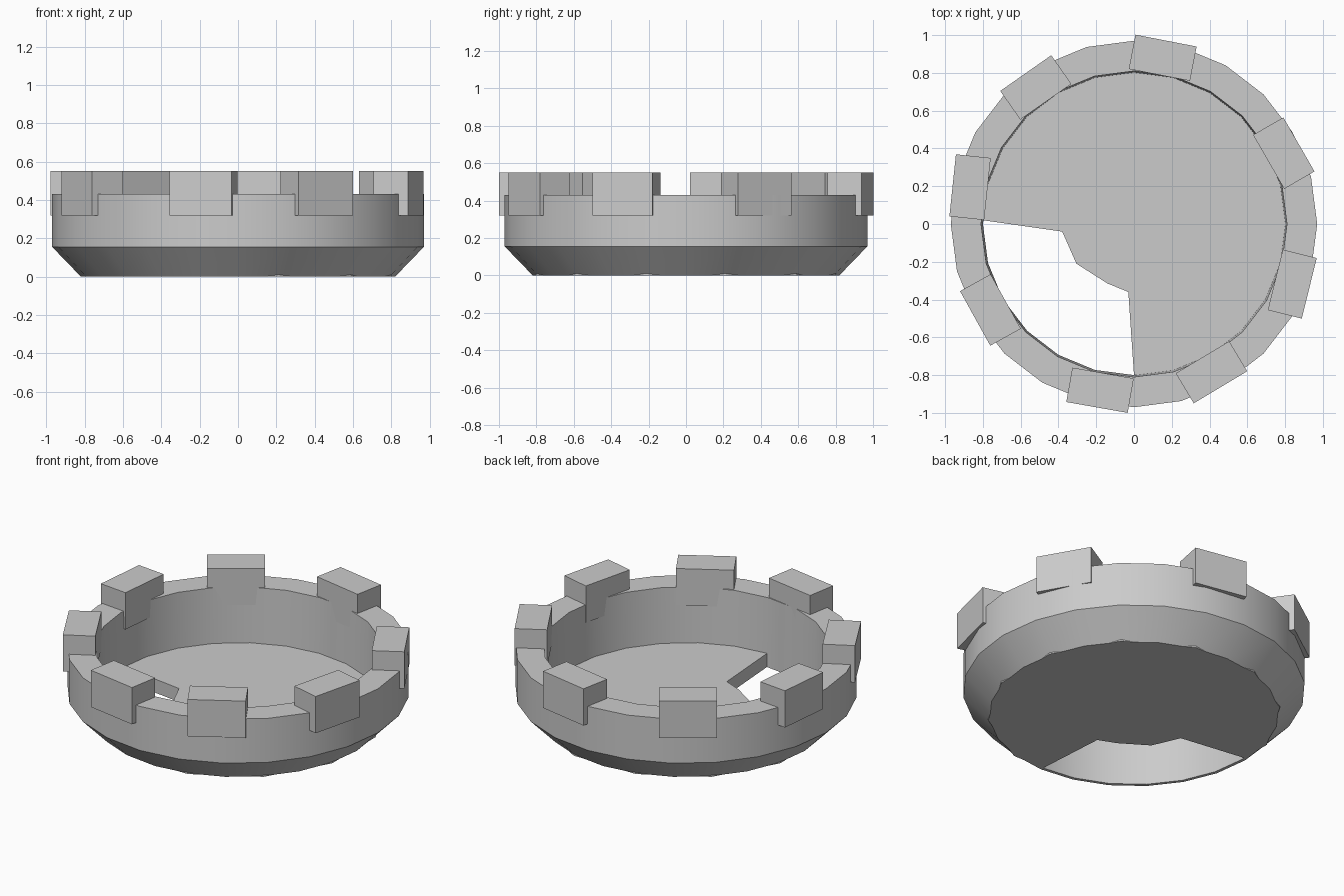
import bpy, bmesh, math
from mathutils import Matrix

cube = bpy.data.objects.get("Cube")
if cube:
    bpy.data.objects.remove(cube, do_unlink=True)

stone = bpy.data.materials.new("stone_grey")
stone.use_nodes = True
stone.diffuse_color = (0.6, 0.6, 0.6, 1)
stone.node_tree.nodes["Principled BSDF"].inputs["Base Color"].default_value = (0.6, 0.6, 0.6, 1)


def finish(name, bm):
    bmesh.ops.recalc_face_normals(bm, faces=bm.faces)
    mesh = bpy.data.meshes.new(name)
    bm.to_mesh(mesh)
    bm.free()
    mesh.materials.append(stone)
    obj = bpy.data.objects.new(name, mesh)
    bpy.context.collection.objects.link(obj)
    return obj


def polar(radius, degrees):
    a = math.radians(degrees)
    return radius * math.cos(a), radius * math.sin(a)


# Round wall: closed profile turned about z
SIDES = 24
profile = [(0.82, 0), (0.97, 0.155), (0.97, 0.43), (0.81, 0.43), (0.8, 0)]
bm = bmesh.new()
rings = [[bm.verts.new((*polar(r, i * 360 / SIDES), z)) for r, z in profile]
         for i in range(SIDES)]
for i, ring in enumerate(rings):
    following = rings[(i + 1) % SIDES]
    for j in range(len(profile)):
        k = (j + 1) % len(profile)
        bm.faces.new((ring[j], following[j], following[k], ring[k]))
wall = finish("round_wall", bm)
bpy.ops.object.select_all(action="DESELECT")
wall.select_set(True)
bpy.context.view_layer.objects.active = wall
bpy.ops.object.shade_smooth_by_angle(angle=math.radians(30))

# Floor slab with a broken-out wedge
outline = [(0, -0.8)] + [polar(0.83, a) for a in range(-75, 170, 30)]
outline += [(-0.8, 0.02), (-0.38, -0.04), (-0.305, -0.21), (-0.14, -0.315), (-0.03, -0.36)]
bm = bmesh.new()
base = bm.faces.new([bm.verts.new((x, y, 0)) for x, y in outline])
top = bmesh.ops.extrude_face_region(bm, geom=[base], use_keep_orig=True)["geom"]
bmesh.ops.translate(bm, vec=(0, 0, 0.085),
                    verts=[g for g in top if isinstance(g, bmesh.types.BMVert)])
finish("broken_floor", bm)

# Battlement blocks: centre x, centre y, facing angle
blocks = [(0.152, 0.88, 79), (0.793, 0.375, 30), (0.838, -0.318, -14),
          (0.41, -0.785, -59), (-0.18, -0.88, -100), (-0.76, -0.455, -151),
          (-0.868, 0.195, 174), (-0.52, 0.723, 125)]
for n, (x, y, turn) in enumerate(blocks, 1):
    bm = bmesh.new()
    matrix = (Matrix.Translation((x, y, 0.435))
              @ Matrix.Rotation(math.radians(turn), 4, "Z")
              @ Matrix.Diagonal((0.185, 0.33, 0.23, 1)))
    bmesh.ops.create_cube(bm, size=1, matrix=matrix)
    finish(f"battlement_block_{n}", bm)
